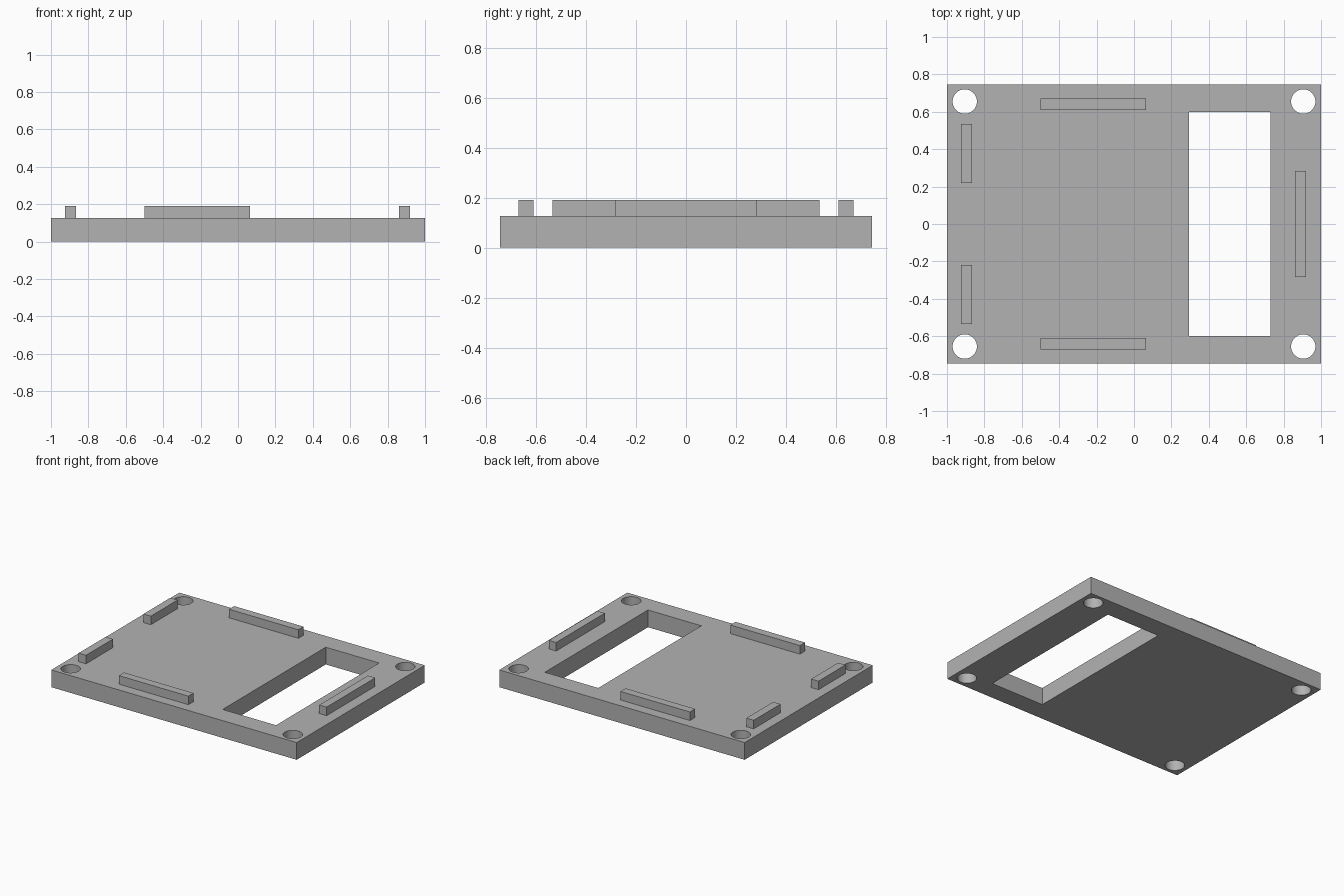
import bpy
import math

cube = bpy.data.objects.get("Cube")
if cube:
    bpy.data.objects.remove(cube, do_unlink=True)

GREY = (0.45, 0.45, 0.45, 1.0)
mat = bpy.data.materials.new("plain_grey")
mat.use_nodes = True
mat.diffuse_color = GREY
mat.node_tree.nodes["Principled BSDF"].inputs["Base Color"].default_value = GREY

LENGTH, WIDTH, THICK = 2.0, 1.49, 0.127
RIB_TOP, RIB_WIDTH = 0.19, 0.06
HOLE_X, HOLE_Y, HOLE_R = 0.905, 0.655, 0.065


def box(name, x, y, z):
    """Box from (min, max) pairs on each axis."""
    bpy.ops.mesh.primitive_cube_add(size=1, location=[sum(r) / 2 for r in (x, y, z)])
    obj = bpy.context.object
    obj.name = name
    obj.scale = [r[1] - r[0] for r in (x, y, z)]
    bpy.ops.object.transform_apply(location=False, rotation=False, scale=True)
    obj.data.materials.append(mat)
    return obj


def rib(name, cx, cy, dx, dy):
    """Locating rib standing on the plate."""
    return box(name, (cx - dx / 2, cx + dx / 2), (cy - dy / 2, cy + dy / 2),
               (THICK, RIB_TOP))


# Base plate
plate = box("base_plate", (-LENGTH / 2, LENGTH / 2), (-WIDTH / 2, WIDTH / 2), (0, THICK))

# Rectangular window and four corner screw holes
cutters = [box("window_cutter", (0.295, 0.73), (-0.6, 0.6), (-0.1, 0.3))]
for sx in (-1, 1):
    for sy in (-1, 1):
        bpy.ops.mesh.primitive_cylinder_add(
            vertices=48, radius=HOLE_R, depth=0.6,
            location=(sx * HOLE_X, sy * HOLE_Y, 0))
        hole = bpy.context.object
        hole.name = "screw_hole_cutter"
        hole.data.materials.append(mat)
        cutters.append(hole)

bpy.ops.object.select_all(action='DESELECT')
plate.select_set(True)
bpy.context.view_layer.objects.active = plate
for cutter in cutters:
    cutter.hide_render = True
    mod = plate.modifiers.new("cut", 'BOOLEAN')
    mod.operation = 'DIFFERENCE'
    mod.solver = 'EXACT'
    mod.object = cutter
    bpy.ops.object.modifier_apply(modifier=mod.name)
for cutter in cutters:
    bpy.data.objects.remove(cutter, do_unlink=True)
bpy.ops.object.shade_smooth_by_angle(angle=math.radians(30))

# Ribs along the front and back, and paired short ribs on the right
for side, s in (("front", -1), ("back", 1)):
    rib(side + "_rib", -0.218, s * 0.64, 0.566, RIB_WIDTH)
    rib(side + "_short_rib", -0.895, s * 0.377, RIB_WIDTH, 0.313)

# Single long rib on the left
rib("left_rib", 0.89, 0, RIB_WIDTH, 0.566)
